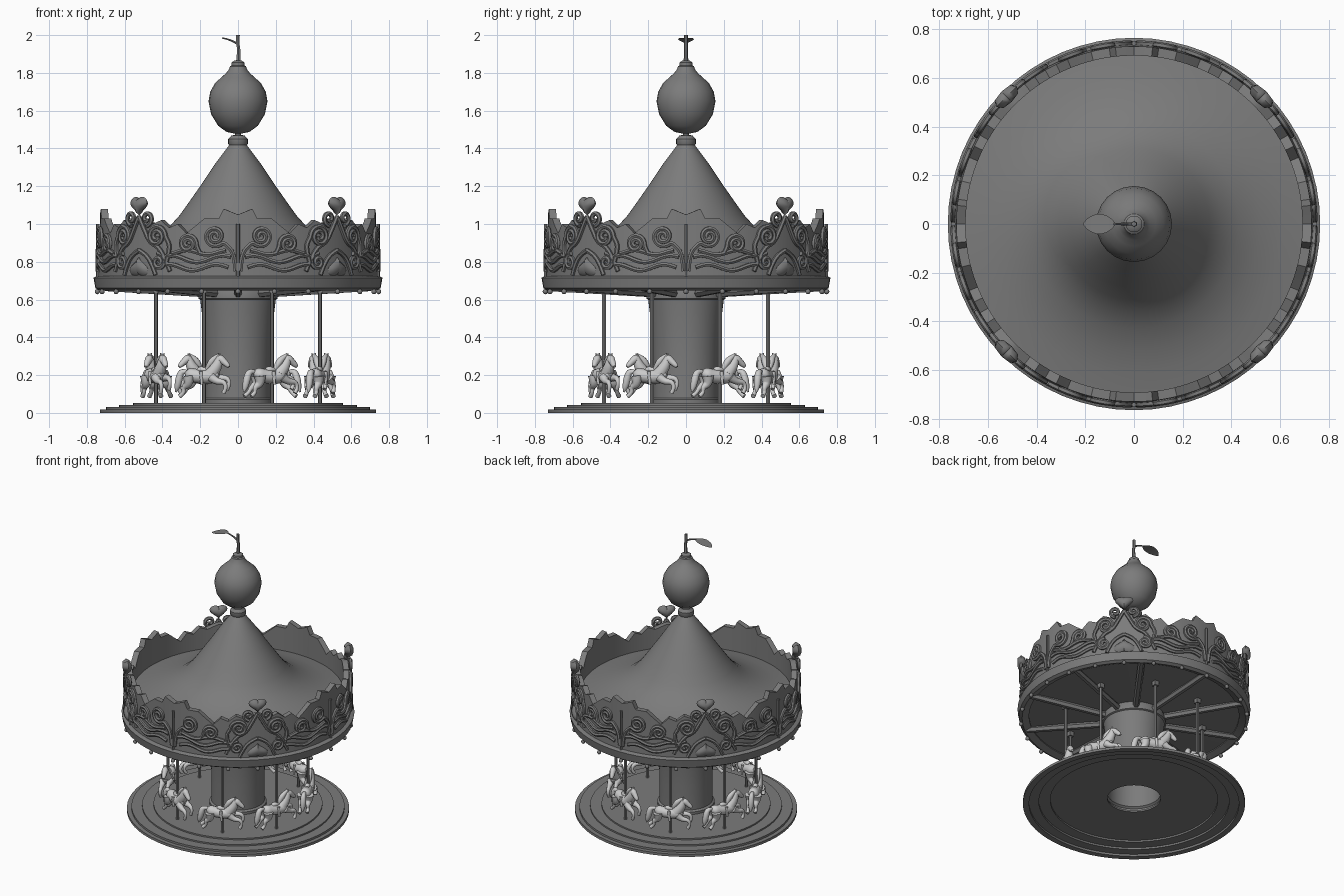
import bpy, bmesh, math
from math import sin, cos, pi, radians
from mathutils import Matrix, Vector

cube = bpy.data.objects.get("Cube")
if cube:
    bpy.data.objects.remove(cube, do_unlink=True)


def material(name, value):
    m = bpy.data.materials.new(name)
    m.use_nodes = True
    col = (value, value, value, 1)
    m.diffuse_color = col
    m.node_tree.nodes["Principled BSDF"].inputs["Base Color"].default_value = col
    return m


DARK = material("dark grey", 0.2)
LIGHT = material("light grey", 0.6)


def polar(r, deg, z):
    a = radians(deg)
    return Vector((r * sin(a), -r * cos(a), z))


def finish(name, bm, mat=DARK, angle=35):
    bmesh.ops.recalc_face_normals(bm, faces=bm.faces)
    me = bpy.data.meshes.new(name)
    bm.to_mesh(me)
    bm.free()
    return add_mesh(name, me, mat, angle)


def add_mesh(name, me, mat, angle=35):
    me.materials.clear()
    me.materials.append(mat)
    me.shade_smooth()
    me.set_sharp_from_angle(angle=radians(angle))
    ob = bpy.data.objects.new(name, me)
    bpy.context.collection.objects.link(ob)
    return ob


def lathe(name, profile, closed=False, n=64):
    bm = bmesh.new()
    rings = [[bm.verts.new(polar(r, 360 * i / n, z)) for i in range(n)] for r, z in profile]
    pairs = list(zip(rings, rings[1:])) + ([(rings[-1], rings[0])] if closed else [])
    for a, b in pairs:
        for i in range(n):
            j = (i + 1) % n
            bm.faces.new((a[i], a[j], b[j], b[i]))
    bmesh.ops.remove_doubles(bm, verts=bm.verts, dist=1e-5)
    return finish(name, bm)


def tubes(name, paths, mat=DARK, kind="NURBS", sides=1):
    """Each path is a list of (point, radius)."""
    cu = bpy.data.curves.new(name, "CURVE")
    cu.dimensions = "3D"
    cu.bevel_depth = 1
    cu.bevel_resolution = sides
    cu.resolution_u = 4
    cu.use_fill_caps = True
    for path in paths:
        sp = cu.splines.new(kind)
        sp.points.add(len(path) - 1)
        for p, (co, r) in zip(sp.points, path):
            p.co = (*co, 1)
            p.radius = r
        if kind == "NURBS":
            sp.order_u = min(3, len(path))
            sp.use_endpoint_u = True
    tmp = bpy.data.objects.new(name + "_path", cu)
    bpy.context.collection.objects.link(tmp)
    dg = bpy.context.evaluated_depsgraph_get()
    me = bpy.data.meshes.new_from_object(tmp.evaluated_get(dg))
    bpy.data.objects.remove(tmp, do_unlink=True)
    me.name = name
    return add_mesh(name, me, mat, 50)


def heart(name, deg, r, z, w, h, depth, flip=1):
    """Puffed heart with a shallow cleft, standing in the tangent plane."""
    bm = bmesh.new()
    rim = []
    for i in range(28):
        t = 2 * pi * i / 28
        x = sin(t) ** 3
        y = (13 * cos(t) - 5 * cos(2 * t) - 2 * cos(3 * t) - cos(4 * t)) / 15 + 0.15
        y += 0.35 * max(0, cos(t)) ** 6
        rim.append((x * w / 2, flip * y * h / 2))
    loops = []
    for s, d in ((0, -1), (0.7, -0.8), (1, 0), (0.7, 0.8), (0, 1)):
        loops.append([bm.verts.new((x * s, d * depth, y * s)) for x, y in rim])
    for a, b in zip(loops, loops[1:]):
        for i in range(28):
            bm.faces.new((a[i], a[i - 1], b[i - 1], b[i]))
    bmesh.ops.remove_doubles(bm, verts=bm.verts, dist=1e-5)
    ob = finish(name, bm, angle=60)
    ob.matrix_world = Matrix.Translation(polar(r, deg, z)) @ Matrix.Rotation(radians(deg), 4, "Z")


# Stepped round platform, a hollow shell with an open centre
lathe("platform", [(.175, .04), (.55, .04), (.55, .028), (.625, .028), (.625, .015), (.69, .015), (.69, 0),
                   (.73, 0), (.73, .018), (.70, .018), (.70, .032), (.63, .032),
                   (.63, .042), (.555, .042), (.555, .052), (.175, .052)], closed=True)

# Central column, flared toward the ceiling
lathe("column", [(.175, .04), (.188, .05), (.188, .07), (.175, .08), (.174, .25), (.179, .38),
                 (.19, .52), (.2, .6), (.21, .605), (.21, .64), (.19, .68)])

# Canopy: ceiling, rim, roof
lathe("ceiling", [(.15, .66), (.72, .673)])
lathe("rim", [(.69, .665), (.735, .648), (.755, .66), (.765, .715), (.745, .725), (.69, .725)], closed=True)
lathe("roof", [(.045, 1.42), (.12, 1.32), (.19, 1.215), (.26, 1.115), (.31, 1.045), (.36, .99),
               (.43, .942), (.52, .903), (.61, .878), (.7, .862)])

# Crown wall with a zigzag top, repeated every quarter and mirrored
SKYLINE = [(0, 1.05), (6, 1.08), (8, 1.03), (14, 1.03), (18, .99), (22, .95),
           (26, 1.0), (30, .98), (34, 1.02), (38, 1.0), (45, 1.03)]


def crown_top(deg):
    d = abs((deg + 45) % 90 - 45)
    for (a, za), (b, zb) in zip(SKYLINE, SKYLINE[1:]):
        if d <= b:
            return za + (zb - za) * (d - a) / (b - a)


bm = bmesh.new()
slices = []
for k in range(180):
    top = crown_top(2 * k)
    section = [(.74, .71), (.73, top), (.692, top), (.692, .71)]
    slices.append([bm.verts.new(polar(r, 2 * k, z)) for r, z in section])
for k, a in enumerate(slices):
    b = slices[(k + 1) % 180]
    for i in range(4):
        bm.faces.new((a[i - 1], a[i], b[i], b[i - 1]))
finish("crown_wall", bm, angle=25)


# Scrollwork for one eighth, as (degrees, height) paths
def spiral(cx, cz, size, turns, start, hand):
    pts = []
    n = int(turns * 10)
    for i in range(n + 1):
        s = size * (1 - .82 * i / n)
        a = radians(start) + hand * 2 * pi * turns * i / n
        pts.append((cx + s * cos(a) * 77, cz + s * sin(a)))
    return pts


def wave(a, b, z, amp, phase):
    return [(a + (b - a) * i / 16, z + amp * sin(phase + 2.6 * pi * i / 16)) for i in range(17)]


scrolls = [
    [(1, .75), (1.5, .84), (4, .88)] + spiral(9.5, .935, .058, 2, 215, 1),
    [(16, .85)] + spiral(21, .895, .052, 2, 200, -1),
    [(31, .79), (29, .87), (30, .91)] + spiral(35.5, .935, .06, 2, 190, -1),
    spiral(34.5, .80, .045, 1.6, 80, 1),
    wave(4, 30, .77, .016, 0),
    wave(3, 31, .815, .018, .6),
    wave(5, 28, .85, .012, 2),
    [(29, .75), (33, .87), (39, .9), (42, .97), (45, 1.04)],
    [(36, .73), (37.5, .78), (41, .84), (45, .86)],
    spiral(40.5, 1.03, .04, 1.2, 270, -1),
]
paths = []
for quarter in range(4):
    for side in (1, -1):
        for s in scrolls:
            paths.append([(polar(.742, 90 * quarter + side * d, z), .0125) for d, z in s])
    paths.append([(polar(.742, 90 * quarter, z), .01) for z in (.72, .85, 1.0)])
tubes("crown_scrolls", paths)

# Hearts on the four diagonals
for k in range(4):
    heart("heart_finial", 45 + 90 * k, .74, 1.095, .12, .1, .03)
    heart("heart_shield", 45 + 90 * k, .742, .775, .14, .1, .02, flip=-1)

# Light bulbs under the rim
for k in range(24):
    bm = bmesh.new()
    bmesh.ops.create_uvsphere(bm, u_segments=10, v_segments=6, radius=.014,
                              matrix=Matrix.Translation(polar(.745, 15 * k, .642)))
    finish("bulb", bm, angle=60)

# Ten ceiling beams
tubes("ceiling_beams", [[(polar(.19, 36 * k, .632), .022), (polar(.735, 36 * k, .664), .022)]
                        for k in range(10)], kind="POLY")

# Finial: collar, fruit, stem and leaf
lathe("collar", [(0, 1.415), (.045, 1.415), (.052, 1.425), (.052, 1.45), (.035, 1.468), (.015, 1.472), (.015, 1.49)], n=20)
lathe("fruit", [(0, 1.475), (.06, 1.487), (.105, 1.52), (.142, 1.58), (.156, 1.65), (.147, 1.70), (.122, 1.745),
                (.09, 1.775), (.065, 1.797), (.05, 1.815), (.042, 1.835), (.034, 1.84), (.034, 1.855), (.02, 1.865),
                (0, 1.866)], n=24)
tubes("stem", [[((0, 0, 1.85), .013), ((.006, 0, 1.92), .01), ((-.003, 0, 1.96), .01), ((0, 0, 2), .011)],
               [((0, 0, 1.95), .007), ((-.03, 0, 1.975), .006), ((-.085, 0, 1.985), .004)]])
bm = bmesh.new()
ribs = []
for i in range(11):
    t = i / 10
    half = .041 * sin(pi * t) ** .7 + .0005
    z = 1.986 - .028 * t * t
    ribs.append([bm.verts.new((-.075 - .135 * t, s * half, z)) for s in (-1, 0, 1)])
for a, b in zip(ribs, ribs[1:]):
    for i in range(2):
        bm.faces.new((a[i], a[i + 1], b[i + 1], b[i]))
finish("leaf", bm)

# Horse, facing +x, made of tapered tubes
parts = []


def limb(y, *pts):
    parts.append([(Vector((x - .004, y, z)), r) for x, z, r in pts])


limb(0, (-.1, .20, .012), (-.088, .205, .038), (-.04, .195, .037), (.02, .19, .038), (.06, .20, .042), (.088, .21, .012))
limb(0, (.045, .205, .038), (.07, .235, .033), (.088, .27, .025), (.095, .295, .018))
limb(0, (.08, .296, .012), (.095, .29, .023), (.12, .27, .018), (.142, .25, .014), (.148, .244, .008))
limb(0, (.09, .308, .008), (.06, .287, .018), (.035, .255, .019), (.018, .225, .01))
limb(0, (-.09, .215, .01), (-.125, .225, .016), (-.14, .18, .022), (-.15, .13, .016), (-.158, .11, .004))
limb(0, (-.03, .225, .012), (-.01, .232, .024), (.02, .225, .012))
for side in (1, -1):
    y = .024 * side
    limb(y * .4, (.092, .295, .006), (.09, .318, .002))
    lift = .02 if side > 0 else 0
    limb(y, (.055, .19, .026), (.085, .165 + lift, .019), (.13, .165 + lift, .013),
         (.142, .13 + lift, .01), (.125, .105 + lift, .012))
    limb(y, (-.075, .195, .034), (-.07, .155, .025), (-.105, .135, .014),
         (-.1 - lift, .105, .01), (-.125 - lift, .088, .013))
    limb(y * 1.4, (0, .22, .01), (.002, .18, .009), (.005, .15, .007))
horse = tubes("horse", parts, LIGHT, sides=2)

# Eight horses on poles, circling anticlockwise
for k in range(8):
    deg = 22.5 + 45 * k
    ob = horse if k == 0 else bpy.data.objects.new("horse", horse.data)
    if k:
        bpy.context.collection.objects.link(ob)
    ob.matrix_world = Matrix.Translation(polar(.47, deg, 0)) @ Matrix.Rotation(radians(deg), 4, "Z")
    tubes("pole", [[(polar(.47, deg, .045), .011), (polar(.47, deg, .655), .011)]], kind="POLY")
    bm = bmesh.new()
    bmesh.ops.create_cube(bm, size=.034, matrix=Matrix.Translation(polar(.47, deg, .652)))
    finish("pole_cap", bm)
